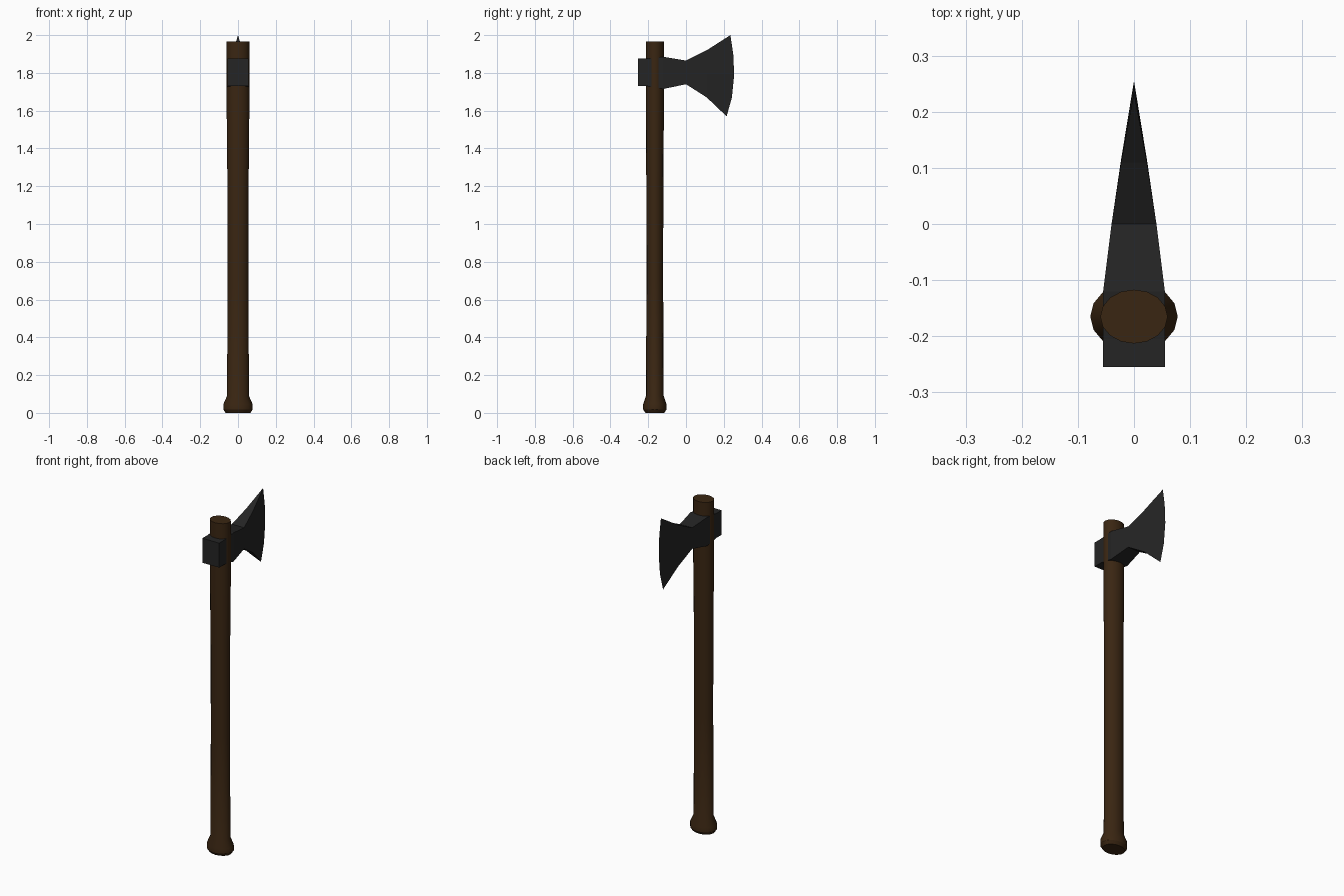
import bpy
import bmesh
from math import cos, sin, tau, radians

cube = bpy.data.objects.get("Cube")
if cube:
    bpy.data.objects.remove(cube)


def material(name, colour):
    mat = bpy.data.materials.new(name)
    mat.use_nodes = True
    mat.diffuse_color = colour
    mat.node_tree.nodes["Principled BSDF"].inputs["Base Color"].default_value = colour
    return mat


def loft(name, rings, mat):
    """Skin a list of equal-length vertex rings and cap both ends."""
    bm = bmesh.new()
    loops = [[bm.verts.new(p) for p in ring] for ring in rings]
    for a, b in zip(loops, loops[1:]):
        for i in range(len(a)):
            j = (i + 1) % len(a)
            bm.faces.new((a[i], a[j], b[j], b[i]))
    bm.faces.new(loops[0])
    bm.faces.new(loops[-1])
    # Collapse the zero-width cutting edge
    bmesh.ops.remove_doubles(bm, verts=bm.verts, dist=0.0005)
    bmesh.ops.recalc_face_normals(bm, faces=bm.faces)
    mesh = bpy.data.meshes.new(name)
    bm.to_mesh(mesh)
    bm.free()
    mesh.materials.append(mat)
    obj = bpy.data.objects.new(name, mesh)
    bpy.context.collection.objects.link(obj)
    return obj


wood = material("dark brown wood", (0.042, 0.019, 0.006, 1))
steel = material("dark grey steel", (0.018, 0.018, 0.018, 1))

# Handle: oval sections (height, half width, half depth) with a flared knob
SIDES = 16
HANDLE_Y = -0.165
sections = [
    (0.0, 0.066, 0.050), (0.018, 0.078, 0.062), (0.045, 0.078, 0.062),
    (0.09, 0.058, 0.047), (0.7, 0.055, 0.044), (1.2, 0.056, 0.045),
    (1.6, 0.060, 0.048), (1.965, 0.060, 0.048),
]
handle = loft("handle", [
    [(rx * cos(tau * i / SIDES), HANDLE_Y + ry * sin(tau * i / SIDES), z)
     for i in range(SIDES)]
    for z, rx, ry in sections], wood)
bpy.context.view_layer.objects.active = handle
handle.select_set(True)
bpy.ops.object.shade_smooth_by_angle(angle=radians(30))

# Axe head: rectangular poll and eye (y, half width, bottom, top)
body = [
    (-0.255, 0.055, 1.73, 1.875), (-0.205, 0.055, 1.73, 1.875),
    (-0.12, 0.055, 1.715, 1.885), (0.0, 0.040, 1.74, 1.865),
]
HEIGHTS = 5


def column(w, points):
    """Closed ring: up the right cheek, down the left cheek."""
    return ([(-w, y, z) for y, z in points]
            + [(w, y, z) for y, z in reversed(points)])


rings = []
for y, w, low, high in body:
    pts = [(y, low + (high - low) * i / (HEIGHTS - 1)) for i in range(HEIGHTS)]
    rings.append(column(w, pts))

# Flaring blade, tapering to a curved cutting edge
rings.append(column(0.023, [(0.11, 1.67), (0.115, 1.735), (0.115, 1.795),
                            (0.115, 1.86), (0.11, 1.92)]))
rings.append(column(0.0, [(0.215, 1.57), (0.243, 1.67), (0.255, 1.79),
                          (0.25, 1.90), (0.235, 2.0)]))
axe_head = loft("axe_head", rings, steel)
